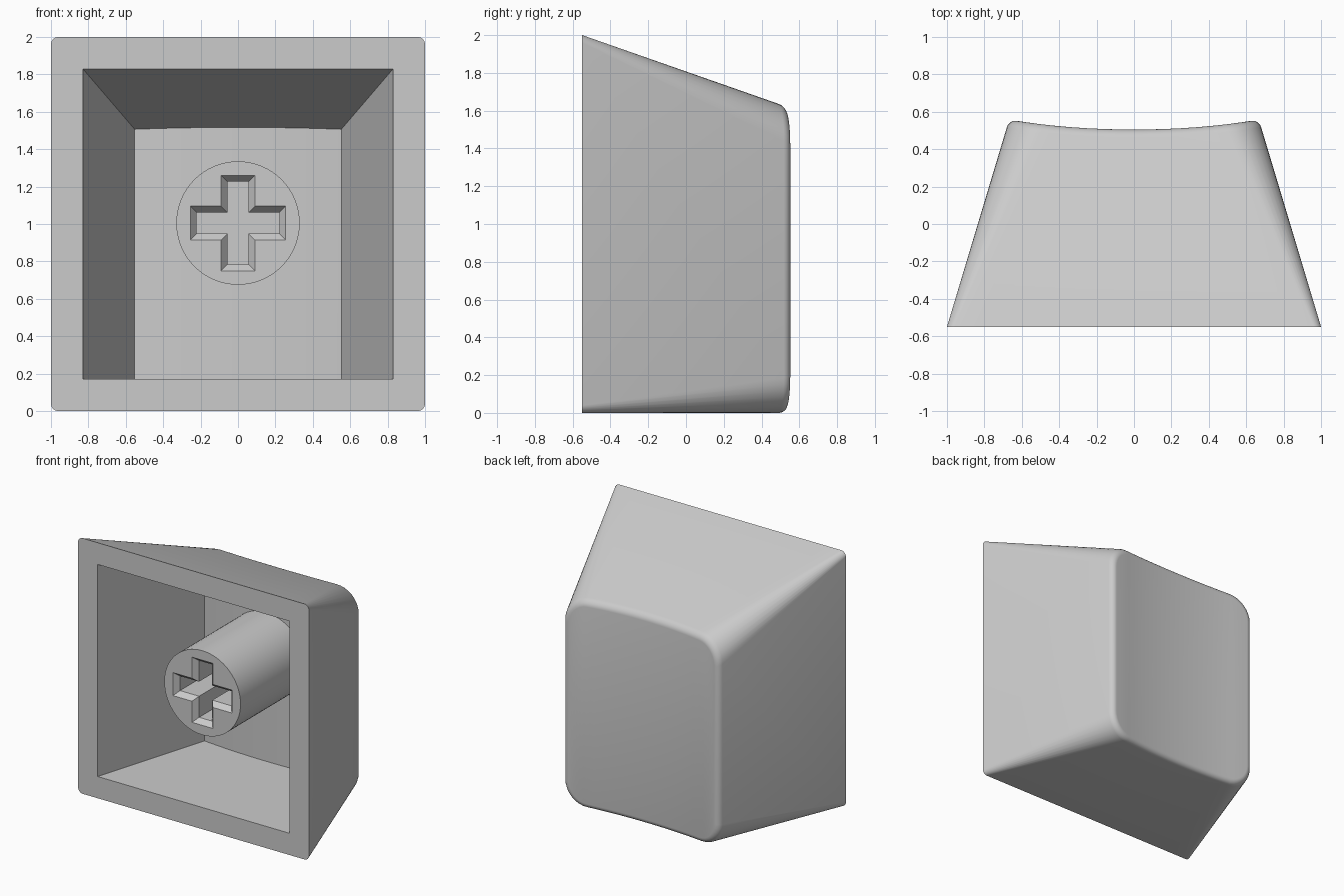
import bpy, bmesh, math

if "Cube" in bpy.data.objects:
    bpy.data.objects.remove(bpy.data.objects["Cube"])

grey = bpy.data.materials.new("light grey plastic")
grey.use_nodes = True
grey.diffuse_color = (0.6, 0.6, 0.6, 1)
grey.node_tree.nodes["Principled BSDF"].inputs["Base Color"].default_value = (0.6, 0.6, 0.6, 1)

FRONT, BACK = -0.55, 0.55
ARC, SPAN = 8, 16          # corner steps and steps across the straight edges


def lerp(a, b, t):
    return a + (b - a) * t


def section(start, end, t, inset=0):
    """Rounded rectangle between two (half width, bottom, top, radius) sizes."""
    w, lo, hi, r = (lerp(a, b, t) for a, b in zip(start, end))
    w, lo, hi, r = w - inset, lo + inset, hi - inset, max(r - inset, 0)
    half = []
    for k in range(ARC + 1):
        a = math.pi / 2 * k / ARC
        half.append((-w + r - r * math.cos(a), r - r * math.sin(a)))
    for k in range(1, SPAN):
        half.append((lerp(-w + r, w - r, k / SPAN), 0))
    half += [(-x, d) for x, d in half[ARC::-1]]
    return [(x, hi - d) for x, d in half] + [(x, lo + d) for x, d in reversed(half)]


def dish(x, depth):
    return depth + 0.05 * (x / 0.65) ** 2


def dished_ring(start, end, depth, inset=0):
    """End ring that follows the scooped face while staying on the sloping walls."""
    ring = []
    for i, (x, z) in enumerate(section(start, end, 1, inset)):
        y = dish(x, depth)
        x, z = section(start, end, (y - FRONT) / (BACK - FRONT), inset)[i]
        ring.append((x, y, z))
    return ring


def add_ring(bm, points):
    return [bm.verts.new(p) for p in points]


def bridge(bm, a, b):
    n = len(a)
    for i in range(n):
        j = (i + 1) % n
        bm.faces.new((a[i], a[j], b[j], b[i]))


def cap(bm, ring):
    n = len(ring)
    for i in range(n // 2 - 1):
        bm.faces.new((ring[i], ring[i + 1], ring[n - 2 - i], ring[n - 1 - i]))


def finish(bm, name, angle):
    bmesh.ops.remove_doubles(bm, verts=bm.verts, dist=0.0005)
    bmesh.ops.recalc_face_normals(bm, faces=bm.faces)
    mesh = bpy.data.meshes.new(name)
    bm.to_mesh(mesh)
    bm.free()
    mesh.materials.append(grey)
    obj = bpy.data.objects.new(name, mesh)
    bpy.context.collection.objects.link(obj)
    bpy.ops.object.select_all(action="DESELECT")
    obj.select_set(True)
    bpy.context.view_layer.objects.active = obj
    bpy.ops.object.shade_smooth_by_angle(angle=math.radians(angle))


# Shell: tapered outer walls, rounded rim, scooped face and hollow inside
outer = (1.0, 0.0, 2.0, 0.04), (0.67, 0.0, 1.615, 0.19)
inner = (0.83, 0.17, 1.83, 0.0), (0.50, 0.17, 1.445, 0.0)
FILLET, STEPS = 0.04, 5
bm = bmesh.new()
rim = add_ring(bm, [(x, FRONT, z) for x, z in section(*outer, 0)])
last = rim
for k in range(STEPS + 1):
    a = math.pi / 2 * k / STEPS
    ring = add_ring(bm, dished_ring(*outer, 0.505 - FILLET + FILLET * math.sin(a),
                                    FILLET * (1 - math.cos(a))))
    bridge(bm, last, ring)
    last = ring
cap(bm, last)
mouth = add_ring(bm, [(x, FRONT, z) for x, z in section(*inner, 0)])
floor = add_ring(bm, dished_ring(*inner, 0.345))
bridge(bm, rim, mouth)
bridge(bm, mouth, floor)
cap(bm, floor)
finish(bm, "cap_shell", 30)

# Stem: round post with a chamfered cross-shaped socket
CENTRE, POST_FRONT = 1.005, -0.44


def cross(a, b, y):
    quarter = [(b, a), (b, b), (a, b)]
    points = []
    for _ in range(4):
        points += quarter
        quarter = [(z, -x) for x, z in quarter]
    return [(x, y, CENTRE + z) for x, z in points]


def circle(r, y, n=64):
    turn = 2 * math.pi / n
    return [(r * math.sin(i * turn), y, CENTRE + r * math.cos(i * turn)) for i in range(n)]


bm = bmesh.new()
post = add_ring(bm, circle(0.33, POST_FRONT))
bridge(bm, post, add_ring(bm, circle(0.33, 0.42)))
rings = [add_ring(bm, cross(*size)) for size in
         ((0.255, 0.09, POST_FRONT), (0.222, 0.057, POST_FRONT + 0.04), (0.222, 0.057, 0.1))]
bridge(bm, rings[0], rings[1])
bridge(bm, rings[1], rings[2])
bm.faces.new(rings[2])
edges = [bm.edges.get((loop[i - 1], loop[i])) for loop in (post, rings[0]) for i in range(len(loop))]
bmesh.ops.triangle_fill(bm, use_beauty=True, use_dissolve=False, edges=edges)
finish(bm, "stem", 30)
